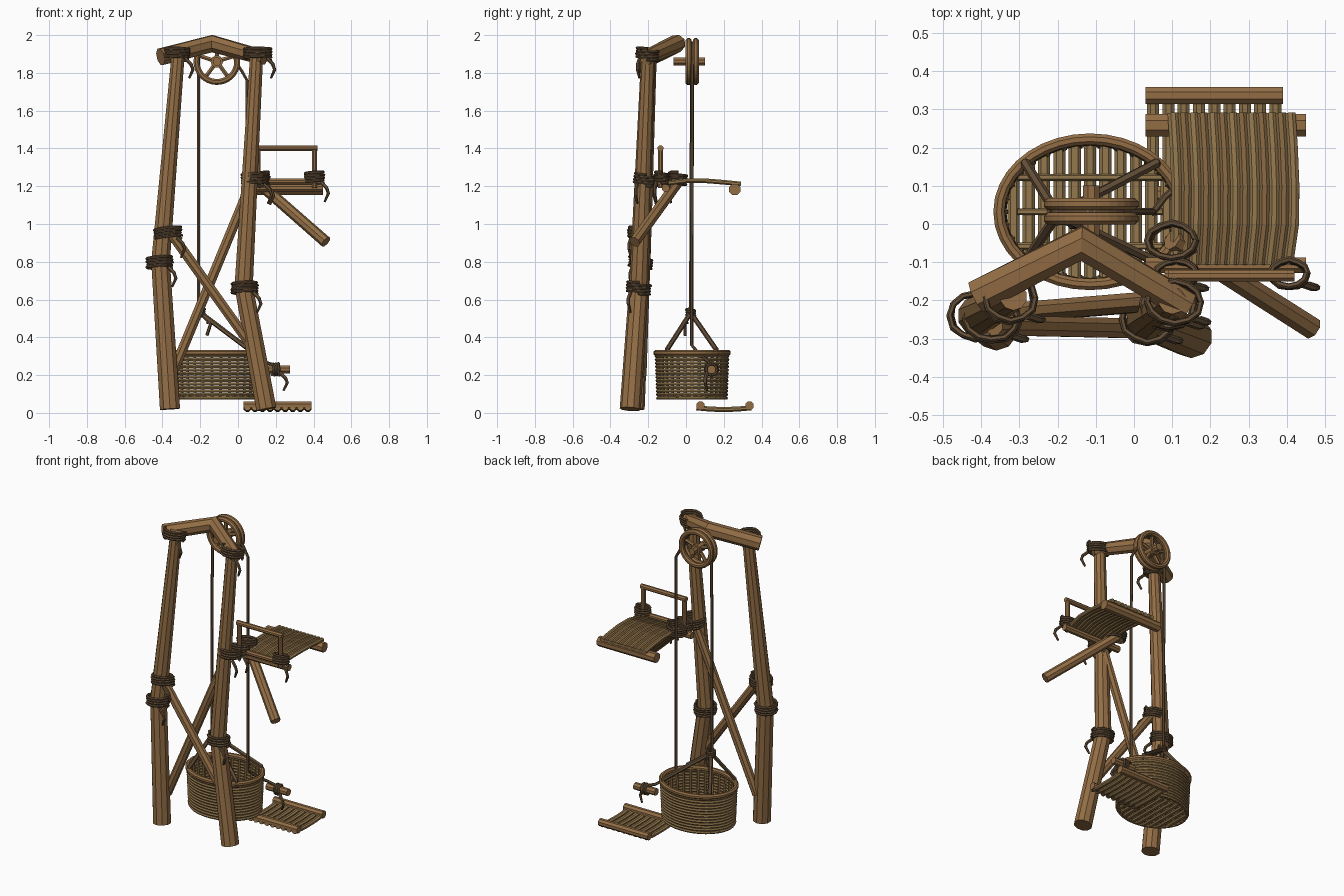
import bpy, bmesh, math, random
from mathutils import Vector as V

if "Cube" in bpy.data.objects:
    bpy.data.objects.remove(bpy.data.objects["Cube"])
random.seed(3)

def mat(name, c):
    m = bpy.data.materials.new(name)
    m.diffuse_color = (*c, 1)
    m.use_nodes = True
    m.node_tree.nodes["Principled BSDF"].inputs["Base Color"].default_value = m.diffuse_color
    return m

WOOD = mat("wood", (0.29, 0.155, 0.06))
REED = mat("reed", (0.30, 0.19, 0.075))
REED2 = mat("dark_reed", (0.24, 0.14, 0.055))
ROPE = mat("rope", (0.13, 0.08, 0.04))

def sweep(bm, pts, rad, n=8, closed=False, flat=1.0):
    """Sweep an n-sided section along pts; flat squashes it in the second axis."""
    pts = [V(p) for p in pts]
    k = len(pts)
    rad = rad if isinstance(rad, (list, tuple)) else [rad] * k
    rings, u = [], None
    for i, p in enumerate(pts):
        a = pts[i - 1] if (i or closed) else p
        b = pts[(i + 1) % k] if (i < k - 1 or closed) else p
        t = (b - a).normalized()
        if u is None:
            u = V((0, 0, 1)) if abs(t.z) < 0.8 else V((1, 0, 0))
        u = (u - t * u.dot(t)).normalized()
        w = t.cross(u)
        ring = []
        for j in range(n):
            g = 2 * math.pi * (j + 0.5) / n
            ring.append(bm.verts.new(p + (u * math.cos(g) * flat + w * math.sin(g)) * rad[i]))
        rings.append(ring)
    for i in range(k if closed else k - 1):
        a, b = rings[i], rings[(i + 1) % k]
        for j in range(n):
            bm.faces.new((a[j], a[(j + 1) % n], b[(j + 1) % n], b[j]))
    if not closed:
        bm.faces.new(rings[0][::-1])
        bm.faces.new(rings[-1])

def obj(name, bm, m):
    bmesh.ops.recalc_face_normals(bm, faces=bm.faces)
    me = bpy.data.meshes.new(name)
    bm.to_mesh(me)
    bm.free()
    me.materials.append(m)
    o = bpy.data.objects.new(name, me)
    bpy.context.collection.objects.link(o)
    return o

def tube(name, pts, rad, m=WOOD, n=8, **kw):
    bm = bmesh.new()
    sweep(bm, pts, rad, n, **kw)
    return obj(name, bm, m)

def ellipse(c, rx, ry, n=36):
    return [(c[0] + rx * math.cos(2 * math.pi * i / n), c[1] + ry * math.sin(2 * math.pi * i / n), c[2])
            for i in range(n)]

def lashing(name, c, rx, ry, axis=(0, 0, 1), turns=4, h=0.06, tail=0.13):
    """Rope coil around a joint with a loose hanging end."""
    c = V(c)
    q = V((0, 0, 1)).rotation_difference(V(axis).normalized())
    bm = bmesh.new()
    pts = []
    for i in range(turns * 12 + 1):
        g = 2 * math.pi * i / 12
        s = 1 + random.uniform(-0.05, 0.05)
        pts.append(c + q @ V((rx * s * math.cos(g), ry * s * math.sin(g), h * (i / (turns * 12) - 0.5))))
    sweep(bm, pts, 0.008, 6)
    s = c + V((rx * 0.7, -ry * 0.75, -h * 0.4))
    sweep(bm, [s, s + V((0.03, -0.01, -0.03)), s + V((0.04, -0.01, -0.45 * tail)), s + V((0.02, 0, -0.8 * tail))],
          [0.01, 0.01, 0.009, 0.006], 6)
    return obj(name, bm, ROPE)

# Bent posts, cross braces and the bent top beam
tube("left_post", [(-0.36, -0.275, 0.02), (-0.41, -0.24, 0.8), (-0.315, -0.19, 1.92)], [0.056, 0.052, 0.036], n=10)
tube("right_post", [(0.15, -0.295, 0.02), (0.03, -0.25, 0.67), (0.1, -0.2, 1.92)], [0.056, 0.051, 0.036], n=10)
tube("front_brace", [(-0.365, -0.265, 0.965), (0.11, -0.275, 0.3)], 0.028)
tube("rear_brace", [(-0.35, -0.235, 0.2), (0.075, -0.2, 1.23)], 0.028)
tube("top_beam", [(-0.41, -0.19, 1.885), (-0.137, -0.05, 1.955), (0.14, -0.215, 1.88)], [0.047, 0.048, 0.04], n=8)

# Pulley wheel with two rims, spokes, hub and axle
W = V((-0.112, 0.033, 1.86))
def circle(r, y, n=32):
    return [W + V((r * math.cos(2 * math.pi * i / n), y, r * math.sin(2 * math.pi * i / n))) for i in range(n)]
bm = bmesh.new()
for y in (-0.019, 0.019):
    sweep(bm, circle(0.108, y), 0.017, 8, closed=True)
for i in range(5):
    g = math.pi / 2 + i * 2 * math.pi / 5
    sweep(bm, [W, W + V((0.105 * math.cos(g), 0, 0.105 * math.sin(g)))], 0.012, 6)
sweep(bm, [W - V((0, 0.03, 0)), W + V((0, 0.03, 0))], 0.033, 10)
sweep(bm, [W - V((0, 0.10, 0)), W + V((0, 0.068, 0))], 0.023, 8)
obj("pulley_wheel", bm, WOOD)

# Hoist rope over the wheel, down to the basket and out to the tie peg
arc = [W + V((0.098 * math.cos(math.pi * (1 - i / 14)), 0, 0.098 * math.sin(math.pi * (1 - i / 14)))) for i in range(15)]
tube("hoist_rope", [(-0.208, 0.025, 0.52), (-0.208, 0.03, 1.7)] + arc +
     [(0.02, 0.033, 1.81), (0.048, 0.033, 1.76), (0.05, 0.03, 0.36), (0.08, 0.07, 0.31), (0.14, 0.12, 0.27), (0.21, 0.135, 0.245)],
     0.009, ROPE, n=6)

# Oval woven basket
C = (-0.115, 0.032)
bm = bmesh.new()
for i in range(13):
    z = 0.078 + i * 0.0185
    f = 0.93 + 0.04 * i / 12
    sweep(bm, ellipse((*C, z), 0.245 * f, 0.195 * f), 0.0092, 6, closed=True)
obj("basket_weave", bm, REED)
bm = bmesh.new()
for i in range(30):
    g = 2 * math.pi * i / 30
    a, b = math.cos(g), math.sin(g)
    sweep(bm, [(C[0] + 0.222 * a, C[1] + 0.175 * b, 0.07), (C[0] + 0.231 * a, C[1] + 0.184 * b, 0.32)], 0.009, 6)
obj("basket_staves", bm, REED2)
tube("basket_rim", ellipse((*C, 0.318), 0.238, 0.19), 0.016, WOOD, closed=True)
bm = bmesh.new()
for i in range(11):
    x = -0.2 + i * 0.04
    h = 0.178 * math.sqrt(1 - (x / 0.228) ** 2)
    sweep(bm, [(C[0] + x, C[1] - h, 0.083), (C[0] + x, C[1] + h, 0.083)], 0.016, 6, flat=0.6)
for y in (-0.09, 0, 0.09):
    sweep(bm, [(C[0] - 0.19, C[1] + y, 0.094), (C[0] + 0.19, C[1] + y, 0.094)], 0.009, 6)
obj("basket_floor", bm, REED)

# Four sling ropes gathered in a knot
A = V((-0.2, 0.025, 0.53))
bm = bmesh.new()
for x in (-0.285, 0.06):
    for y in (-0.1, 0.16):
        sweep(bm, [(x, y, 0.30), (x, y, 0.335), A], 0.013, 6)
sweep(bm, [A, A + V((0.03, -0.02, -0.03)), A + V((0.055, -0.03, -0.06)), A + V((0.035, -0.03, -0.12))], 0.009, 6)
obj("basket_sling", bm, ROPE)
lashing("sling_knot", A, 0.022, 0.022, turns=3, h=0.04, tail=0.05)

# Upper platform: arched slats on two logs, with a diagonal strut
for k, m in enumerate((REED, REED2)):
    bm = bmesh.new()
    for i in range(k, 13, 2):
        x = 0.108 + i * 0.0255
        f = i / 12
        sweep(bm, [(x - 0.012 * f, -0.105, 1.215), (x + 0.003, 0.0, 1.229), (x + 0.004, 0.1, 1.229),
                   (x, 0.2, 1.221), (x - 0.006, 0.29, 1.212)], 0.0155, 8, flat=0.85)
    obj("platform_slats", bm, m)
tube("platform_rear_log", [(0.03, 0.258, 1.183), (0.45, 0.258, 1.183)], 0.032)
tube("platform_front_log", [(0.03, -0.108, 1.19), (0.45, -0.108, 1.19)], 0.022)
tube("platform_strut", [(0.1, -0.04, 1.225), (0.465, -0.272, 0.905)], [0.03, 0.031])

# Guard rail
tube("rail_bar", [(0.09, -0.135, 1.402), (0.42, -0.135, 1.402)], 0.016)
for x in (0.105, 0.405):
    tube("rail_post", [(x, -0.135, 1.19), (x, -0.135, 1.40)], 0.015)
tube("rail_foot", [(0.08, -0.135, 1.225), (0.42, -0.135, 1.225)], 0.016)

# Ground step: sagging slats below two end logs
bm = bmesh.new()
for i in range(9):
    x = 0.05 + i * 0.04
    sweep(bm, [(x, 0.055, 0.027), (x, 0.13, 0.020), (x, 0.2, 0.018), (x, 0.27, 0.020), (x, 0.345, 0.027)], 0.017, 8, flat=0.85)
obj("step_slats", bm, REED)
for y in (0.077, 0.336):
    tube("step_log", [(0.03, y, 0.038), (0.39, y, 0.038)], 0.024)

# Tie peg beside the basket
tube("tie_peg", [(0.12, 0.135, 0.23), (0.275, 0.135, 0.23)], 0.023)
lashing("peg_lashing", (0.2, 0.135, 0.23), 0.03, 0.03, axis=(1, 0, 0), turns=3, h=0.04, tail=0.12)

# Lashings at the frame and platform joints
for name, c, rx, ry in (
        ("beam_left_lashing", (-0.325, -0.195, 1.9), 0.066, 0.06),
        ("beam_right_lashing", (0.105, -0.205, 1.9), 0.07, 0.055),
        ("left_upper_lashing", (-0.37, -0.25, 0.95), 0.068, 0.055),
        ("left_lower_lashing", (-0.415, -0.24, 0.795), 0.066, 0.06),
        ("right_lower_lashing", (0.035, -0.25, 0.66), 0.066, 0.06),
        ("right_upper_lashing", (0.09, -0.21, 1.235), 0.068, 0.062),
        ("rail_left_lashing", (0.11, -0.132, 1.23), 0.055, 0.035),
        ("rail_right_lashing", (0.405, -0.13, 1.245), 0.048, 0.035),
        ("strut_lashing", (0.1, -0.045, 1.24), 0.062, 0.046)):
    lashing(name, c, rx, ry, axis=(random.uniform(-0.1, 0.1), 0.1, 1))
